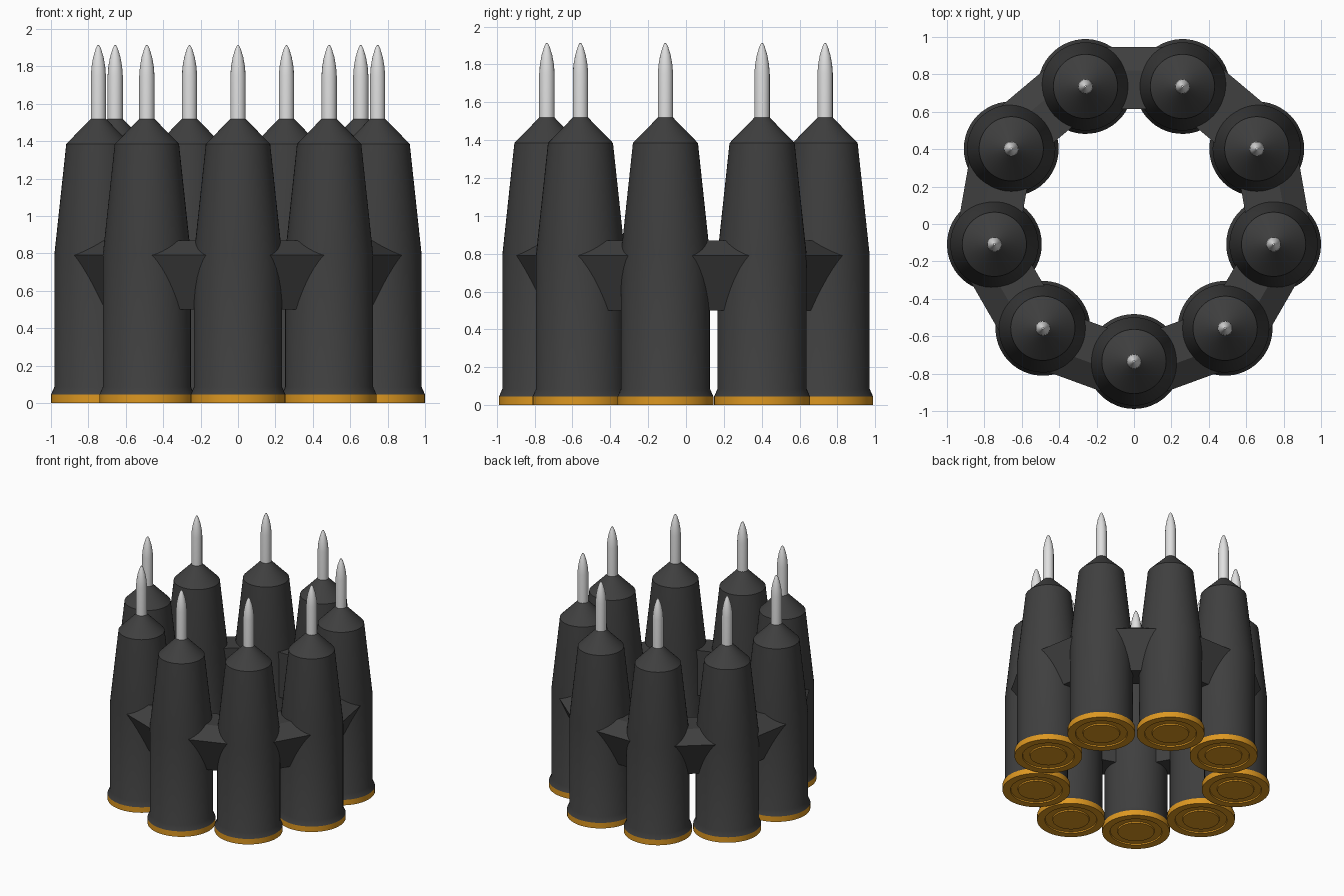
import bpy, bmesh, math
from mathutils import Matrix, Vector

if "Cube" in bpy.data.objects:
    bpy.data.objects.remove(bpy.data.objects["Cube"])

COUNT = 9
RING = 0.758           # radius of the circle the cartridges stand on
CENTRE = Vector((0, 0.023, 0))


def material(name, rgb):
    m = bpy.data.materials.new(name)
    m.diffuse_color = (*rgb, 1)
    m.use_nodes = True
    m.node_tree.nodes["Principled BSDF"].inputs["Base Color"].default_value = m.diffuse_color
    return m


DARK = material("dark grey", (0.05, 0.05, 0.05))
BRASS = material("brass orange", (0.72, 0.31, 0.015))
SILVER = material("silver", (0.74, 0.74, 0.74))


def finish(bm, name, mat):
    bmesh.ops.remove_doubles(bm, verts=bm.verts, dist=1e-5)
    bmesh.ops.recalc_face_normals(bm, faces=bm.faces)
    for f in bm.faces:
        f.smooth = True
    mesh = bpy.data.meshes.new(name)
    bm.to_mesh(mesh)
    bm.free()
    mesh.set_sharp_from_angle(angle=math.radians(24))
    mesh.materials.append(mat)
    return mesh


def lathe(name, profile, sides, mat):
    """Spin a (radius, z) profile round the z axis."""
    bm = bmesh.new()
    vs = [bm.verts.new((r, 0, z)) for r, z in profile]
    es = [bm.edges.new(p) for p in zip(vs, vs[1:])]
    bmesh.ops.spin(bm, geom=vs + es, cent=(0, 0, 0), axis=(0, 0, 1),
                   angle=math.tau, steps=sides, use_duplicate=False)
    return finish(bm, name, mat)


def prism(name, section, half, mat):
    """Extrude an (outward, z) section along the y axis."""
    bm = bmesh.new()
    face = bm.faces.new([bm.verts.new((r, -half, z)) for r, z in section])
    ext = bmesh.ops.extrude_face_region(bm, geom=[face])["geom"]
    bmesh.ops.translate(bm, vec=(0, 2 * half, 0),
                        verts=[v for v in ext if isinstance(v, bmesh.types.BMVert)])
    return finish(bm, name, mat)


def place(mesh, name, radius, angle):
    ob = bpy.data.objects.new(name, mesh)
    bpy.context.collection.objects.link(ob)
    ob.matrix_world = (Matrix.Translation(CENTRE) @ Matrix.Rotation(angle, 4, 'Z')
                       @ Matrix.Translation((radius, 0, 0)))


# Rim plate with a recessed ring and raised centre disc underneath
base = lathe("base_plate", [(0, 0), (0.137, 0), (0.14, 0.01), (0.192, 0.01),
                            (0.195, 0), (0.2535, 0), (0.2535, 0.045), (0, 0.045)], 48, BRASS)
# Tapered case with a flared foot and conical shoulder
case = lathe("case", [(0, 0.045), (0.2535, 0.045), (0.236, 0.085), (0.236, 0.79),
                      (0.172, 1.385), (0.04, 1.52), (0, 1.52)], 48, DARK)
# Pointed rod
tip = lathe("tip", [(0, 1.51), (0.041, 1.51), (0.041, 1.75), (0.037, 1.80), (0.028, 1.85),
                    (0.014, 1.895), (0.006, 1.911), (0, 1.915)], 16, SILVER)
# Link block between neighbours: overhanging outer ridge, flat top and back
link = prism("link", [(0.21, 0.79), (0.086, 0.87), (-0.12, 0.87), (-0.12, 0.5),
                      (0.086, 0.5)], 0.2, DARK)

step = math.tau / COUNT
for i in range(COUNT):
    a = -math.pi / 2 + i * step
    for mesh in (base, case, tip):
        place(mesh, f"{mesh.name}_{i + 1}", RING, a)
    place(link, f"link_{i + 1}", RING * math.cos(step / 2), a + step / 2)
